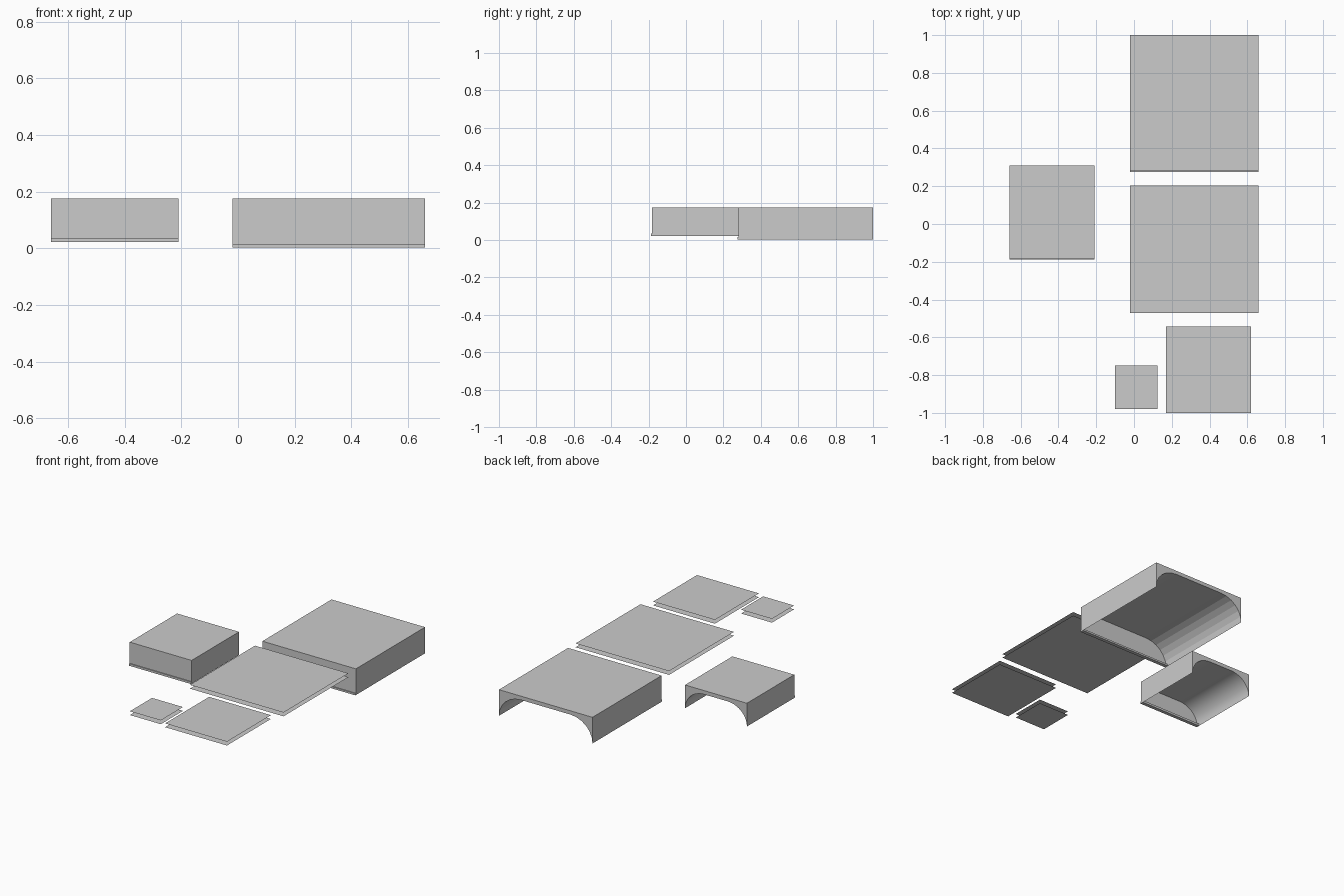
import bpy, bmesh, math

if "Cube" in bpy.data.objects:
    bpy.data.objects.remove(bpy.data.objects["Cube"])

TOP, CEIL = 0.175, 0.15


def finish(name, bm, smooth=False):
    me = bpy.data.meshes.new(name)
    bm.to_mesh(me)
    bm.free()
    ob = bpy.data.objects.new(name, me)
    bpy.context.collection.objects.link(ob)
    if smooth:
        bpy.ops.object.select_all(action='DESELECT')
        bpy.context.view_layer.objects.active = ob
        ob.select_set(True)
        bpy.ops.object.shade_smooth_by_angle(angle=math.radians(30))
    return ob


def panel(name, x0, x1, y0, y1):
    """Two parallel open sheets: top skin and ceiling skin."""
    bm = bmesh.new()
    c = [(x0, y0), (x1, y0), (x1, y1), (x0, y1)]
    bm.faces.new([bm.verts.new((x, y, TOP)) for x, y in c])
    bm.faces.new([bm.verts.new((x, y, CEIL)) for x, y in reversed(c)])
    return finish(name, bm)


def hood(name, x0, x1, y0, y1, z0, rx, segs, smooth):
    """Box open at the back and below, its inside coved up to the ceiling."""
    rz = CEIL - z0
    cove = []
    for i in range(segs + 1):
        a = math.pi / 2 * i / segs
        cove.append((rx * (1 - math.cos(a)), z0 + rz * math.sin(a)))
    arch = [(x0 + d, z) for d, z in cove] + [(x1 - d, z) for d, z in reversed(cove)]
    prof = [(x0, TOP)] + arch + [(x1, TOP)]
    bm = bmesh.new()
    front = [bm.verts.new((x, y0, z)) for x, z in prof]
    back = [bm.verts.new((x, y1, z)) for x, z in prof]
    n = len(prof)
    for i in range(n):
        j = (i + 1) % n
        bm.faces.new((front[i], back[i], back[j], front[j]))
    bm.faces.new(list(reversed(back)))
    # full front wall closes the cove
    bm.faces.new((front[0], front[1], front[-2], front[-1]))
    return finish(name, bm, smooth)


def lip(name, x0, x1, y0, y1, z0, z1):
    bm = bmesh.new()
    bmesh.ops.create_cube(bm, size=1)
    bmesh.ops.scale(bm, vec=(x1 - x0, y1 - y0, z1 - z0), verts=bm.verts)
    bmesh.ops.translate(bm, vec=((x0 + x1) / 2, (y0 + y1) / 2, (z0 + z1) / 2), verts=bm.verts)
    return finish(name, bm)


# coved end sections with a closed front wall and a thin lip
hood("large_end_section", -0.02, 0.66, 0.282, 1.0, 0.003, 0.16, 6, False)
lip("large_end_lip", -0.02, 0.66, 0.276, 0.30, 0.003, 0.015)
hood("small_end_section", -0.66, -0.21, -0.182, 0.31, 0.022, 0.14, 10, True)
lip("small_end_lip", -0.66, -0.21, -0.188, -0.165, 0.022, 0.036)

# flat ceiling panels
panel("large_flat_panel", -0.02, 0.66, -0.47, 0.205)
panel("medium_flat_panel", 0.17, 0.62, -1.0, -0.543)
panel("small_flat_panel", -0.10, 0.125, -0.98, -0.75)
